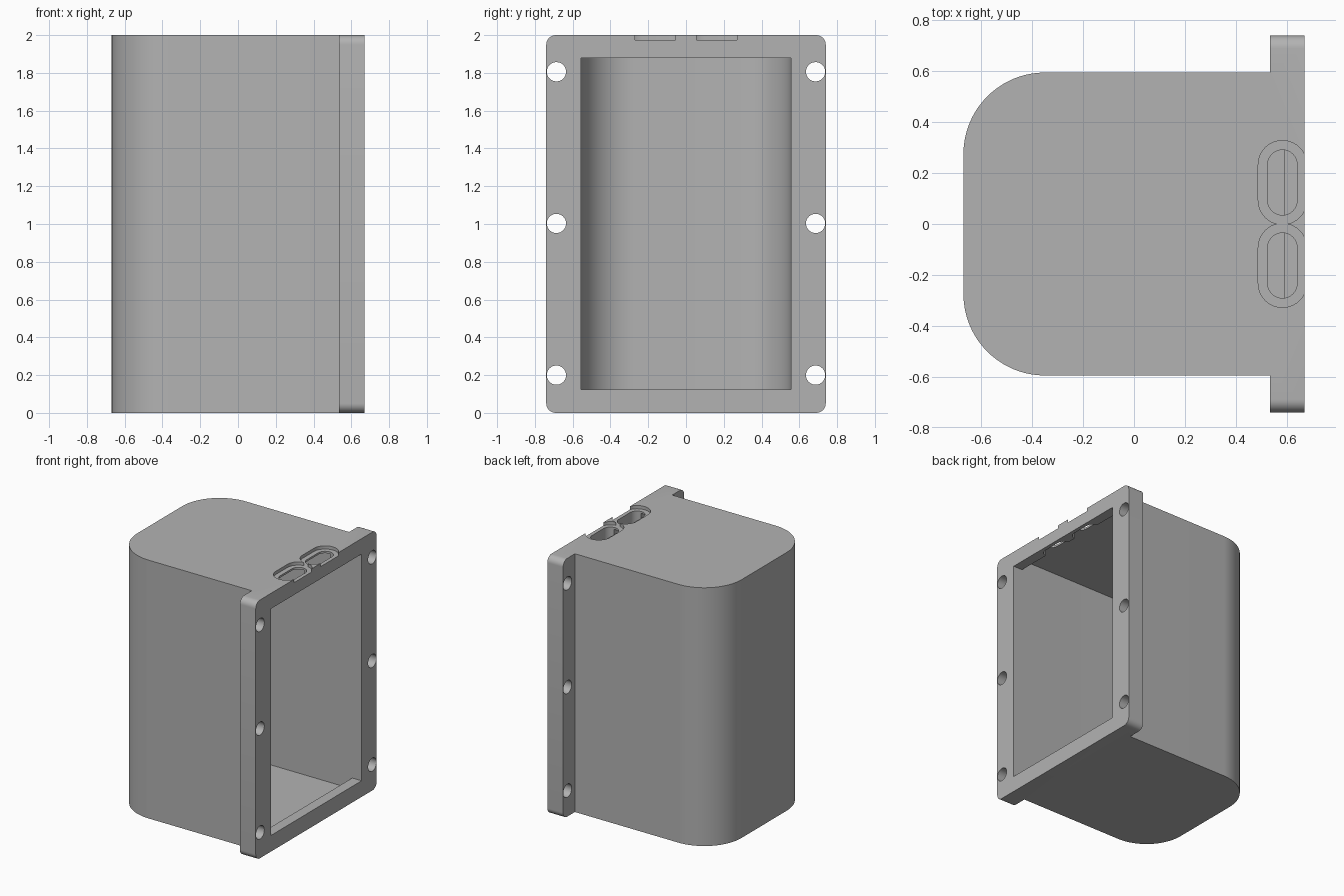
import bpy, bmesh, math
from mathutils import Matrix

cube = bpy.data.objects.get("Cube")
if cube:
    bpy.data.objects.remove(cube, do_unlink=True)

grey = bpy.data.materials.new("plain grey")
grey.use_nodes = True
colour = (0.45, 0.45, 0.45, 1)
grey.diffuse_color = colour
grey.node_tree.nodes["Principled BSDF"].inputs["Base Color"].default_value = colour


def arc(cx, cy, r, start, end, steps=20):
    angles = [math.radians(start + (end - start) * i / steps) for i in range(steps + 1)]
    return [(cx + r * math.cos(a), cy + r * math.sin(a)) for a in angles]


def rounded_back(half_width, back, radius):
    """Outline of the rounded end, running from the +y side to the -y side."""
    x, y = back + radius, half_width - radius
    return arc(x, y, radius, 90, 180) + arc(x, -y, radius, 180, 270)


def stadium(cy, half_length, r):
    """Long hole outline centred on the slot line."""
    d = half_length - r
    return arc(SLOT_X, cy + d, r, 0, 180) + arc(SLOT_X, cy - d, r, 180, 360)


def prism(name, outline, z0, z1, matrix=None):
    bm = bmesh.new()
    face = bm.faces.new([bm.verts.new((x, y, z0)) for x, y in outline])
    top = bmesh.ops.extrude_face_region(bm, geom=[face])["geom"]
    bmesh.ops.translate(bm, verts=[v for v in top if isinstance(v, bmesh.types.BMVert)],
                        vec=(0, 0, z1 - z0))
    if matrix:
        bm.transform(matrix)
    bmesh.ops.recalc_face_normals(bm, faces=bm.faces)
    mesh = bpy.data.meshes.new(name)
    bm.to_mesh(mesh)
    bm.free()
    mesh.materials.append(grey)
    obj = bpy.data.objects.new(name, mesh)
    bpy.context.collection.objects.link(obj)
    return obj


def cut(target, cutter):
    cutter.hide_render = True
    mod = target.modifiers.new("cut", "BOOLEAN")
    mod.operation, mod.solver, mod.object = "DIFFERENCE", "EXACT", cutter
    bpy.context.view_layer.objects.active = target
    bpy.ops.object.modifier_apply(modifier=mod.name)
    bpy.data.objects.remove(cutter, do_unlink=True)


HALF, FLANGE, FRONT, STEP = 0.595, 0.74, 0.67, 0.535
WALL, RADIUS, SLOT_X = 0.04, 0.32, 0.583

# Housing body and mounting flange in one profile
outline = rounded_back(HALF, -FRONT, RADIUS) + [
    (STEP, -HALF), (STEP, -FLANGE), (FRONT, -FLANGE),
    (FRONT, FLANGE), (STEP, FLANGE), (STEP, HALF)]
housing = prism("housing", outline, 0, 2)

# Rounded flange corners
bm = bmesh.new()
bm.from_mesh(housing.data)
corners = [e for e in bm.edges if all(abs(v.co.y) > FLANGE - 0.01 for v in e.verts)
           and abs(e.verts[0].co.x - e.verts[1].co.x) > 0.1]
bmesh.ops.bevel(bm, geom=corners, offset=0.05, segments=8, profile=0.5, affect="EDGES")
bm.to_mesh(housing.data)
bm.free()

# Inner chamber, then the lower opening that leaves a lip above and below
inner = HALF - WALL
chamber = rounded_back(inner, WALL - FRONT, RADIUS - WALL) + [(0.59, -inner), (0.59, inner)]
cut(housing, prism("chamber_cutter", chamber, WALL, 2 - WALL))
opening = [(0.4, -inner), (0.8, -inner), (0.8, inner), (0.4, inner)]
cut(housing, prism("opening_cutter", opening, 0.125, 1.88))

# Screw holes through the flange
to_x = Matrix.Rotation(math.pi / 2, 4, "Y")
for side in (-1, 1):
    for z in (0.2, 1.003, 1.806):
        place = Matrix.Translation((0, side * 0.686, z)) @ to_x
        cut(housing, prism("hole_cutter", arc(0, 0, 0.051, 0, 360, 32)[:-1], 0.45, 0.8, place))

# Two cable slots with shallow recesses around them
for side in (-1, 1):
    cut(housing, prism("recess_cutter", stadium(side * 0.163, 0.165, 0.095), 1.975, 2.1))
for side in (-1, 1):
    cut(housing, prism("slot_cutter", stadium(side * 0.163, 0.128, 0.058), 1.8, 2.1))

bpy.ops.object.select_all(action="DESELECT")
housing.select_set(True)
bpy.context.view_layer.objects.active = housing
bpy.ops.object.shade_smooth_by_angle(angle=math.radians(30))
